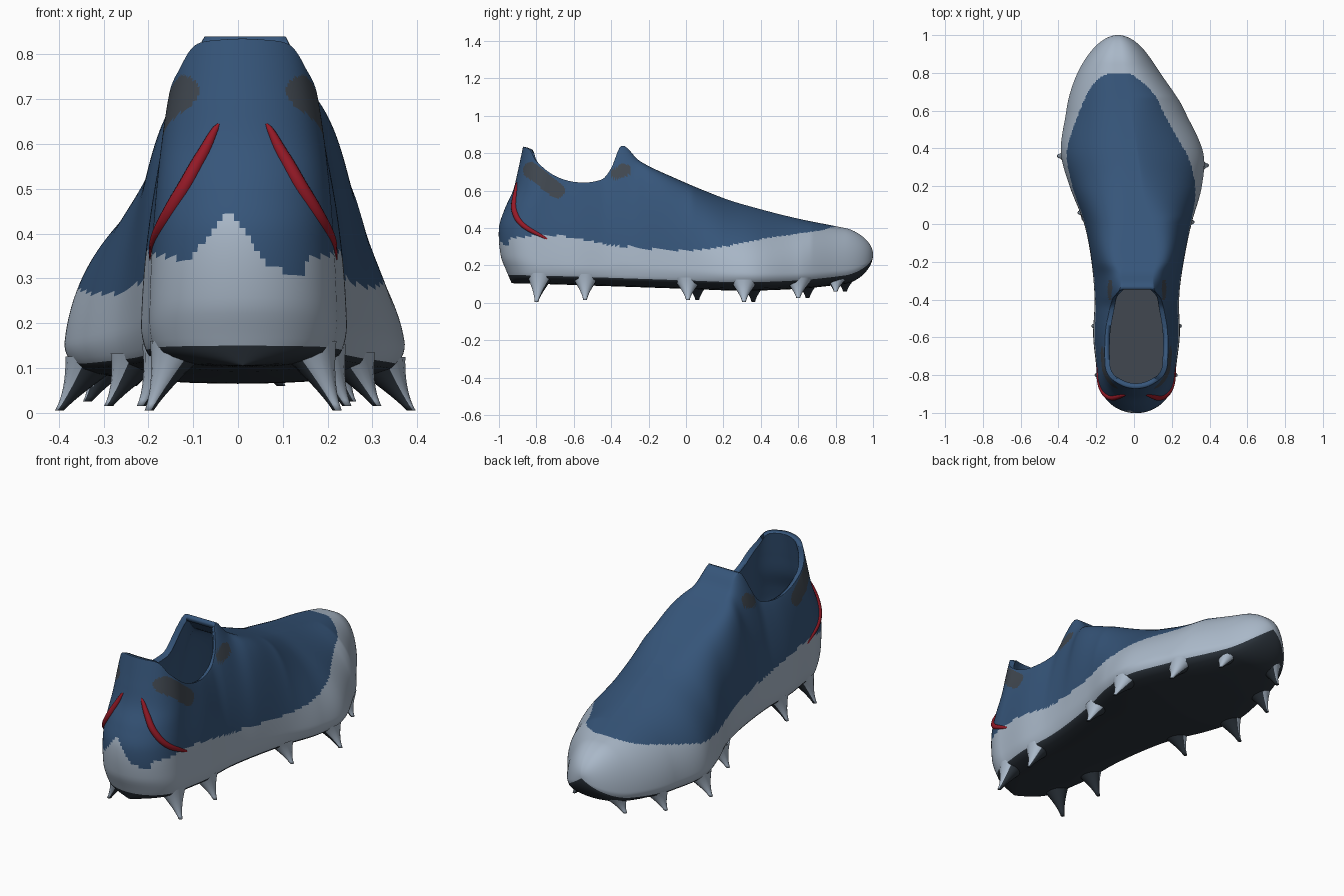
import bpy, bmesh, math
from mathutils import Vector

if "Cube" in bpy.data.objects:
    bpy.data.objects.remove(bpy.data.objects["Cube"])


def material(name, r, g, b):
    m = bpy.data.materials.new(name)
    m.use_nodes = True
    m.diffuse_color = (r, g, b, 1)
    m.node_tree.nodes["Principled BSDF"].inputs["Base Color"].default_value = (r, g, b, 1)
    return m


BLUE = material("blue knit", .037, .092, .195)
PALE = material("pale grey", .40, .48, .58)
DARK = material("dark sole", .025, .034, .045)
SLATE = material("slate grey", .052, .064, .08)
RED = material("red stripe", .30, .01, .02)


def smooth_table(*pairs):
    """Smooth curve through (station, value) pairs."""
    def slope(i):
        a, b = pairs[max(i - 1, 0)], pairs[min(i + 1, len(pairs) - 1)]
        return (b[1] - a[1]) / (b[0] - a[0])

    def value(s):
        s = min(max(s, pairs[0][0]), pairs[-1][0])
        i = 0
        while i < len(pairs) - 2 and s > pairs[i + 1][0]:
            i += 1
        (x0, v0), (x1, v1) = pairs[i], pairs[i + 1]
        h = x1 - x0
        t = (s - x0) / h
        return ((2*t**3 - 3*t*t + 1) * v0 + (t**3 - 2*t*t + t) * h * slope(i)
                + (3*t*t - 2*t**3) * v1 + (t**3 - t*t) * h * slope(i + 1))
    return value


# Shape of the boot along its length, heel to toe
width = smooth_table((-1, .21), (-.8, .21), (-.6, .23), (-.4, .225), (-.2, .245), (0, .285),
                     (.2, .352), (.38, .379), (.6, .315), (.8, .254), (1, .22))
centre = smooth_table((-1, .01), (-.4, .015), (0, .02), (.3, 0), (.6, -.045), (.8, -.08), (1, -.085))
base = smooth_table((-1, .15), (-.6, .14), (0, .12), (.3, .11), (.6, .12), (.8, .14), (1, .17))
crest = smooth_table((-1, .835), (-.95, .82), (-.89, .76), (-.75, .68), (-.6, .645), (-.45, .66),
                     (-.4, .72), (-.345, .84), (-.25, .76), (-.1, .685), (.2, .56),
                     (.4, .5), (.6, .45), (.8, .41), (1, .37))
rim = smooth_table((-1, .16), (-.6, .165), (-.4, .13), (-.345, .09), (-.2, .08), (0, .05), (.3, .03), (1, .03))
power = smooth_table((-1, .9), (-.5, .9), (-.345, .88), (-.2, .33), (0, .32), (.3, .46), (1, .5))
lean = smooth_table((.1, .07), (.17, .04), (.25, .01), (.4, 0), (.5, .03), (.6, .075), (.7, .1), (.84, .13))
edge = smooth_table((-1, .34), (-.7, .36), (-.4, .31), (0, .28), (.2, .3), (.4, .34), (.6, .37),
                    (.79, .41), (.87, .5), (1, .6))
MOUTH = -.345


def end_round(s):
    heel = max(0, -.8 - s) / .2
    toe = max(0, s - .6) / .4
    return math.sqrt(max(0, 1 - heel**2)) * math.sqrt(max(0, 1 - toe**2))


def heights(s):
    g = math.sqrt(max(0, 1 - (max(0, s - .85) / .15)**2))
    return .26 + (base(s) - .26) * g, .26 + (crest(s) - .26) * g, g


def place(s, x, z):
    """Lean the heel so its back follows the curve of the heel cup."""
    return Vector((centre(s) + x, s + lean(z) * max(0, 1 - 2 * (s + 1)), z))


def half_width(s, u, side):
    """The left forefoot slopes in more than the right."""
    r = end_round(s)
    top, full = rim(s) * r, width(s) * r
    slant = 1 + .7 * max(0, side) * max(0, 1 - ((s - .35) / .32)**2)
    return top + (full - top) * max(0, 1 - u * u)**(power(s) * slant)


BOTTOM, WALL, CAP = 6, 60, 6


def half_section(s, side):
    """Points from under the sole, up the wall and over to the ridge."""
    low, high, g = heights(s)
    w = width(s) * end_round(s)
    pts = []
    for i in range(BOTTOM):
        a = math.pi / 2 * i / BOTTOM
        pts.append((side * w * .95 * math.sin(a), low - .045 * g * math.cos(a)))
    for i in range(WALL + 1):
        u = math.sin(math.pi / 2 * i / WALL)
        tuck = 1 - .05 * max(0, 1 - u / .12)**2
        pts.append((side * half_width(s, u, side) * tuck, low + (high - low) * u))
    for i in range(1, CAP + 1):
        pts.append((side * rim(s) * end_round(s) * (1 - i / CAP), high))
    return pts


def near(p, a, b, r):
    """Is p, seen from the side, within r of segment ab?"""
    p, a, b = Vector((p.y, p.z)), Vector(a), Vector(b)
    t = min(1, max(0, (p - a).dot(b - a) / (b - a).length_squared))
    return (p - a - t * (b - a)).length < r


def finish(bm, name, mats):
    mesh = bpy.data.meshes.new(name)
    bm.to_mesh(mesh)
    bm.free()
    for m in mats:
        mesh.materials.append(m)
    for f in mesh.polygons:
        f.use_smooth = True
    ob = bpy.data.objects.new(name, mesh)
    bpy.context.collection.objects.link(ob)
    return ob


# Upper and sole plate, one lofted shell open at the collar
stations = [-1 + (1 + MOUTH) * (1 - math.cos(math.pi / 2 * i / 90)) for i in range(90)]
stations += [MOUTH + (1 - MOUTH) * math.sin(math.pi / 2 * i / 130) for i in range(131)]
bm = bmesh.new()
rings = []
for s in stations:
    loop = half_section(s, 1) + half_section(s, -1)[-2:0:-1]
    rings.append([bm.verts.new(place(s, x, z)) for x, z in loop])
n = len(rings[0])
last = BOTTOM + WALL
for j in range(len(rings) - 1):
    for i in range(n):
        level = min(i, n - 1 - i)
        if level >= last and stations[j] < MOUTH - .0001:
            continue
        k = (i + 1) % n
        f = bm.faces.new((rings[j][i], rings[j + 1][i], rings[j + 1][k], rings[j][k]))
        c = f.calc_center_median()
        limit = edge(c.y)
        if c.x < 0:
            limit -= .055 * max(0, 1 - abs(c.y - .38) / .45)
        if c.y < -.85:
            limit += .11 * max(0, 1 - abs(c.x + .02) / .09) - .25 * max(0, c.x) * (c.x < .15)
        f.material_index = 3
        if level < BOTTOM:
            f.material_index = 1
        elif c.z < limit:
            f.material_index = 2
        elif near(c, (-.83, .71), (-.69, .6), .042) or near(c, (-.37, .69), (-.33, .71), .033):
            f.material_index = 0
bmesh.ops.delete(bm, geom=[v for v in bm.verts if not v.link_faces], context='VERTS')
bmesh.ops.remove_doubles(bm, verts=bm.verts, dist=.0002)
upper = finish(bm, "boot_upper", [SLATE, DARK, PALE, BLUE])
wall = upper.modifiers.new("lining", 'SOLIDIFY')
wall.thickness = .028
wall.offset = -1
wall.material_offset = 3
wall.material_offset_rim = 3

# Insole
bm = bmesh.new()
steps = [-.96 + .86 * i / 40 for i in range(41)]
outline = [(s, side) for side, row in ((1, steps), (-1, steps[::-1])) for s in row]
bm.faces.new([bm.verts.new(place(s, side * (half_width(s, .3, side) - .015), .28)) for s, side in outline])
finish(bm, "insole", [SLATE])


# Studs: hollow-sided spikes that sweep outward to the tip
def stud(name, s, side, inset, reach, tip_z):
    bm = bmesh.new()
    w = width(s) * end_round(s)
    root = place(s, side * (w - inset), heights(s)[0] + .015)
    tip = place(s, side * w * reach, tip_z)
    tip.y = s
    rows, sides = 10, 16
    loops = []
    for k in range(rows + 1):
        t = k / rows
        c = root.lerp(tip, t)
        r = (1 - t)**1.4
        loops.append([bm.verts.new((c.x + math.cos(a) * (.068 * r + .01),
                                    c.y + math.sin(a) * (.075 * r + .01), c.z))
                      for a in (2 * math.pi * i / sides for i in range(sides))])
    for a, b in zip(loops, loops[1:]):
        for i in range(sides):
            k = (i + 1) % sides
            bm.faces.new((a[i], b[i], b[k], a[k]))
    bm.faces.new(loops[-1])
    bmesh.ops.recalc_face_normals(bm, faces=bm.faces)
    bm.normal_update()
    outward = Vector((side, .8 * s, 0))
    for f in bm.faces:
        f.material_index = 0 if f.normal.dot(outward) > .15 else 1
    finish(bm, name, [PALE, DARK])


LAYOUT = ((-.8, .08, 1, .005), (-.54, .08, 1, .015), (.01, .08, 1.01, .015),
          (.31, .08, 1.03, .005), (.6, .09, .95, .025), (.8, .11, .8, .06))
for side, label, shift in ((1, "left", 0), (-1, "right", .05)):
    for number, (s, inset, reach, tip_z) in enumerate(LAYOUT):
        stud(f"{label}_stud_{number + 1}", s + (shift if s > 0 else 0), side, inset, reach, tip_z)

    # Red heel stripe, a tapered cord half sunk in the surface
    curve = bpy.data.curves.new(f"{label}_heel_stripe", 'CURVE')
    curve.dimensions = '3D'
    curve.bevel_depth = .017
    curve.bevel_resolution = 3
    path_s = smooth_table((0, -.99), (.25, -.972), (.5, -.935), (.75, -.865), (1, -.73))
    path_z = smooth_table((0, .645), (.25, .57), (.5, .485), (.75, .41), (1, .335))
    spline = curve.splines.new('POLY')
    spline.points.add(30)
    for i, p in enumerate(spline.points):
        t = i / 30
        s, z = path_s(t), path_z(t)
        low, high, _ = heights(s)
        x = half_width(s, (z - low) / (high - low), side) - .005
        p.co = (*place(s, side * x, z), 1)
        p.radius = .15 + .85 * math.sin(math.pi * t)**.5 if 0 < t < 1 else .15
    spline.use_smooth = True
    curve.materials.append(RED)
    bpy.context.collection.objects.link(bpy.data.objects.new(curve.name, curve))
